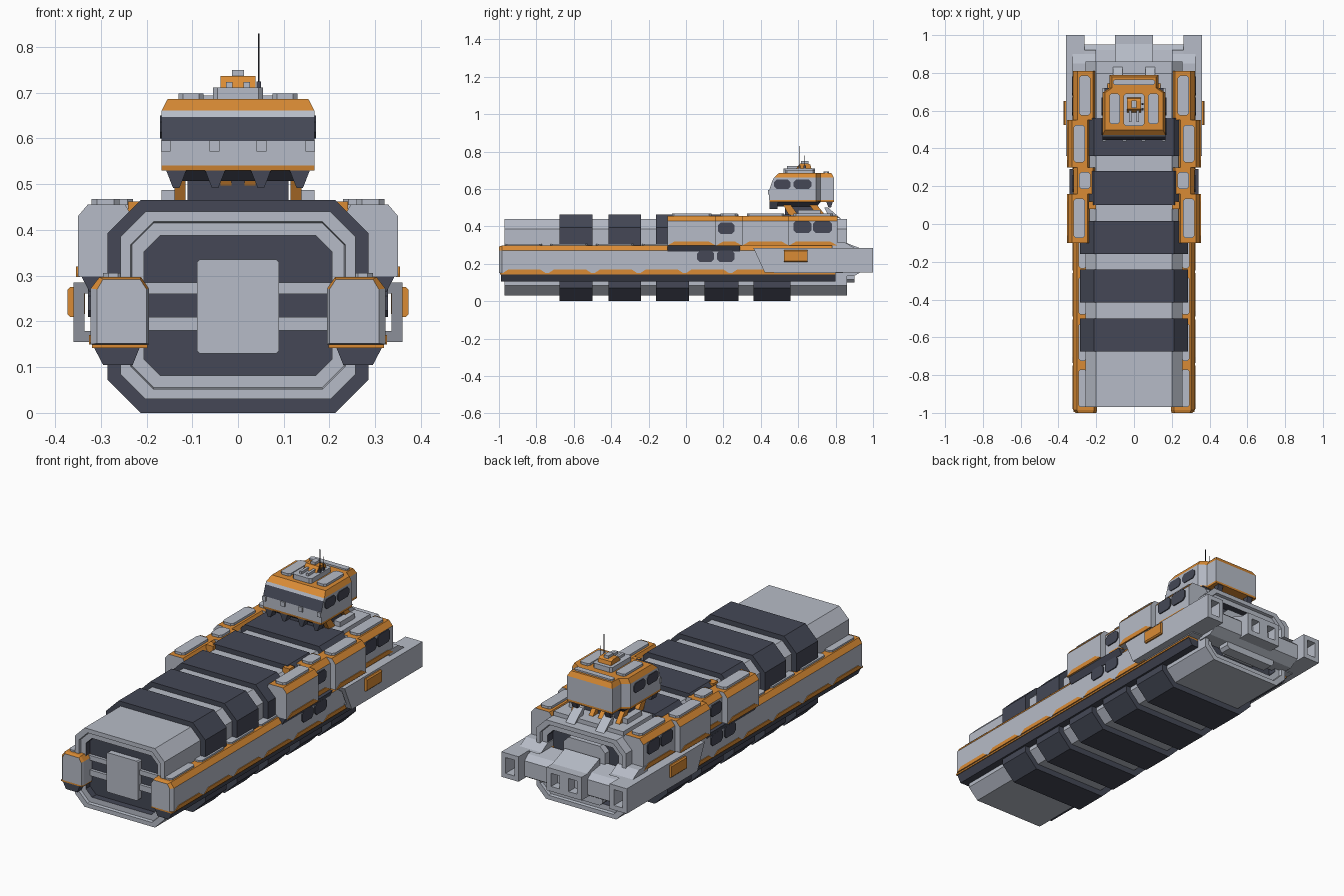
import bpy, bmesh


def material(name, rgb):
    m = bpy.data.materials.new(name)
    m.diffuse_color = (*rgb, 1)
    return m


LIGHT, DARK, ORANGE, BLACK = range(4)
MATS = [material("light_grey", (0.47, 0.50, 0.57)), material("dark_slate", (0.058, 0.064, 0.092)),
        material("orange", (0.70, 0.26, 0.035)), material("black", (0.015, 0.015, 0.022))]


def loft(name, rings, color=LIGHT, mirror=False, closed=False):
    """Skin a list of 3D rings; color is an index or a rule(center, normal)."""
    bm = bmesh.new()
    vs = [[bm.verts.new(p) for p in r] for r in rings]
    n = len(rings[0])
    pairs = list(zip(vs, vs[1:] + vs[:1])) if closed else list(zip(vs, vs[1:]))
    for a, b in pairs:
        for i in range(n):
            j = (i + 1) % n
            bm.faces.new((a[i], a[j], b[j], b[i]))
    if not closed:
        bm.faces.new(vs[0])
        bm.faces.new(vs[-1])
    bmesh.ops.recalc_face_normals(bm, faces=bm.faces)
    bm.normal_update()
    for f in bm.faces:
        f.material_index = color(f.calc_center_median(), f.normal) if callable(color) else color
    me = bpy.data.meshes.new(name)
    bm.to_mesh(me)
    bm.free()
    for m in MATS:
        me.materials.append(m)
    ob = bpy.data.objects.new(name, me)
    bpy.context.collection.objects.link(ob)
    if mirror:
        ob.modifiers.new("mirror", 'MIRROR')
    return ob


def octo(a0, a1, b0, b1, c):
    """Rectangle with cut corners."""
    return [(a0 + c, b0), (a1 - c, b0), (a1, b0 + c), (a1, b1 - c),
            (a1 - c, b1), (a0 + c, b1), (a0, b1 - c), (a0, b0 + c)]


def at_y(pts, y):
    return [(x, y, z) for x, z in pts]


def prism_y(name, pts, y0, y1, color=LIGHT, mirror=False):
    return loft(name, [at_y(pts, y0), at_y(pts, y1)], color, mirror)


def prism_x(name, pts, x0, x1, color=LIGHT, mirror=False):
    return loft(name, [[(x, y, z) for y, z in pts] for x in (x0, x1)], color, mirror)


def prism_z(name, pts, z0, z1, color=LIGHT, mirror=False):
    return loft(name, [[(x, y, z) for x, y in pts] for z in (z0, z1)], color, mirror)


def box(name, x0, x1, y0, y1, z0, z1, color=LIGHT, mirror=False):
    return prism_y(name, [(x0, z0), (x1, z0), (x1, z1), (x0, z1)], y0, y1, color, mirror)


def tube(name, x0, x1, y0, y1, z0, z1, w, mirror=False, slant=0):
    """Square hollow beam along y; slant pulls the lower front edge back."""
    out = [(x0, z0), (x1, z0), (x1, z1), (x0, z1)]
    inn = [(x0 + w, z0 + w), (x1 - w, z0 + w), (x1 - w, z1 - w), (x0 + w, z1 - w)]

    def front(pts):
        return [(x, y0 + slant * (z1 - z) / (z1 - z0), z) for x, z in pts]
    loft(name, [front(inn), front(out), at_y(out, y1), at_y(inn, y1)], LIGHT, mirror, closed=True)


def top_orange(c, n):
    return ORANGE if n.z > 0.3 else LIGHT


# Main hull with stepped recesses at both ends
def hull(d, c):
    return octo(-0.257 + d, 0.257 - d, 0.03 + d, 0.44 - d, c)


steps = [(0.052, 0.035, -0.92), (0.052, 0.035, -0.955), (0.025, 0.048, -0.955), (0.022, 0.05, -0.97),
         (0, 0.055, -0.97), (0, 0.055, 0.86), (0.022, 0.05, 0.86), (0.025, 0.048, 0.845),
         (0.052, 0.035, 0.845), (0.052, 0.035, 0.80)]
loft("main_hull", [at_y(hull(d, c), y) for d, c, y in steps],
     lambda c, n: DARK if c.y < -0.915 and abs(c.x) < 0.21 and 0.08 < c.z < 0.39 and c.y > -0.95
     or 0.79 < c.y < 0.84 else LIGHT)

# Front and rear hatches inside the recesses
prism_y("front_hatch", octo(-0.09, 0.09, 0.13, 0.335, 0.006), -0.95, -0.92)
for z0, z1 in ((0.18, 0.21), (0.26, 0.285)):
    box("front_hatch_bar", -0.205, 0.205, -0.935, -0.915, z0, z1)
prism_y("rear_hatch", octo(-0.12, 0.12, 0.12, 0.37, 0.03), 0.795, 0.835)

# Dark armour bands around the hull
for y0, y1 in ((-0.675, -0.5), (-0.415, -0.24), (-0.16, 0.015), (0.1, 0.28), (0.36, 0.56)):
    prism_y("armour_band", octo(-0.285, 0.285, 0, 0.465, 0.072), y0, y1, DARK)

# Long side rails with orange caps
rail = [(0.195, 0.15), (0.322, 0.15), (0.322, 0.272), (0.303, 0.297), (0.212, 0.297), (0.195, 0.272)]
rail_end = [(0.2, 0.152), (0.308, 0.152), (0.308, 0.27), (0.295, 0.292), (0.214, 0.292), (0.2, 0.27)]
loft("side_rail", [at_y(rail_end, -1), at_y(rail, -0.985), at_y(rail, 0.84)], top_orange, True)
box("rail_orange_sill", 0.198, 0.319, -0.995, 0.8, 0.142, 0.15, ORANGE, True)
prism_y("rail_dark_keel", [(0.215, 0.143), (0.315, 0.143), (0.295, 0.105), (0.23, 0.105)], -0.99, 0.8, DARK, True)
for i in range(4):
    y = -0.97 + i * 0.245
    prism_z("rail_top_panel", octo(0.25, 0.295, y, y + 0.2, 0.012), 0.295, 0.306, LIGHT, True)
    box("rail_clamp", 0.2, 0.225, y + 0.205, y + 0.24, 0.29, 0.303, ORANGE, True)
for i in range(6):
    y = -0.98 + i * 0.245
    prism_x("rail_stripe", [(y, 0.15), (y + 0.23, 0.15), (y + 0.2, 0.17), (y + 0.03, 0.17)],
            0.32, 0.326, ORANGE, True)


# Side windows as thin plates
def window(x, y0, y1, z0, z1):
    prism_x("side_window", octo(y0, y1, z0, z1, 0.014), x - 0.004, x + 0.004, DARK, True)


# Upper side pods, alternating wide and narrow
for y0, y1, xi, xo in ((-0.1, 0.16, 0.235, 0.35), (0.16, 0.3, 0.205, 0.32),
                       (0.3, 0.55, 0.235, 0.35), (0.55, 0.81, 0.205, 0.322)):
    prof = [(xi, 0.298), (xo, 0.298), (xo, 0.43), (xo - 0.022, 0.456), (xi + 0.012, 0.456), (xi, 0.435)]
    prism_y("side_pod", prof, y0, y1, top_orange, True)
    xc = (xi + xo) / 2
    prism_z("pod_top_panel", octo(xc - 0.033, xc + 0.028, y0 + 0.025, y1 - 0.025, 0.012), 0.45, 0.468, LIGHT, True)
    prism_x("pod_stripe", [(y0, 0.297), (y1, 0.297), (y1 - 0.015, 0.306), (y1 - 0.04, 0.32),
                           (y0 + 0.04, 0.32), (y0 + 0.015, 0.306)], xo - 0.004, xo + 0.004, ORANGE, True)
window(0.322, 0.17, 0.26, 0.36, 0.42)
window(0.324, 0.575, 0.67, 0.365, 0.43)
window(0.324, 0.68, 0.78, 0.365, 0.43)
window(0.324, 0.06, 0.15, 0.21, 0.27)
window(0.324, 0.165, 0.26, 0.21, 0.27)
prism_y("pod_skirt", [(0.25, 0.265), (0.325, 0.265), (0.342, 0.298), (0.25, 0.298)], -0.1, 0.29, DARK, True)
box("pod_bracket", 0.2, 0.24, 0.08, 0.12, 0.42, 0.462, ORANGE, True)

# Rear docking arms, hollow beams with orange side boxes
tube("docking_arm", 0.262, 0.36, 0.36, 1.0, 0.155, 0.285, 0.024, True, slant=0.06)
prism_x("arm_fairing", [(0.78, 0.284), (0.92, 0.284), (0.9, 0.285), (0.85, 0.315), (0.78, 0.315)], 0.2, 0.325, LIGHT, True)
prism_y("orange_side_box", octo(0.335, 0.373, 0.21, 0.275, 0.006), 0.525, 0.65, ORANGE, True)

# Rear centre coupling
prism_x("rear_bumper", [(0.82, 0.135), (0.9, 0.135), (0.95, 0.165), (0.95, 0.245), (0.92, 0.27), (0.82, 0.285)],
        -0.262, 0.262)
tube("rear_socket", 0.0, 0.1, 0.9, 1.0, 0.155, 0.275, 0.026, True)
prism_x("socket_roof", [(0.85, 0.27), (0.96, 0.272), (0.85, 0.315)], -0.1, 0.1)
prism_y("rear_underhull", octo(-0.15, 0.15, 0.1, 0.15, 0.015), 0.84, 0.9)

# Deck behind and under the tower
box("tower_deck", -0.2, 0.2, 0.55, 0.8, 0.43, 0.462)
box("deck_box", 0.13, 0.167, 0.6, 0.72, 0.455, 0.487, LIGHT, True)
prism_x("deck_fin", [(0.76, 0.46), (0.83, 0.44), (0.76, 0.5), (0.74, 0.5)], 0.06, 0.11, LIGHT, True)

# Tower neck with orange struts
box("tower_core", -0.11, 0.11, 0.53, 0.7, 0.46, 0.53, DARK)
loft("tower_collar", [[(-0.13, 0.48, 0.507), (0.13, 0.48, 0.507), (0.13, 0.7, 0.507), (-0.13, 0.7, 0.507)],
                      [(-0.157, 0.452, 0.532), (0.157, 0.452, 0.532), (0.157, 0.72, 0.532), (-0.157, 0.72, 0.532)]], DARK)
for x0 in (0.014, 0.115):
    prism_x("front_strut", [(0.52, 0.515), (0.56, 0.515), (0.6, 0.46), (0.55, 0.46)], x0, x0 + 0.024, ORANGE, True)
    prism_x("rear_strut", [(0.66, 0.515), (0.7, 0.515), (0.745, 0.46), (0.7, 0.46)], x0, x0 + 0.024, ORANGE, True)
for x in (0.05, 0.135):
    prism_y("collar_tooth", [(x - 0.022, 0.53), (x + 0.022, 0.53), (x + 0.007, 0.492), (x - 0.007, 0.492)],
            0.447, 0.49, DARK, True)
prism_x("rear_tooth", [(0.75, 0.532), (0.785, 0.532), (0.775, 0.5), (0.762, 0.5)], 0.08, 0.11, DARK, True)


# Tower cabin: stacked plan outlines
def plan(z, front, d=0.0):
    w, r = 0.167 - d, 0.13 - d
    return [(-w, front, z), (w, front, z), (w, 0.695, z), (r, 0.72, z),
            (r, 0.79 - d, z), (-r, 0.79 - d, z), (-w, 0.695, z)][:6] + [(-r, 0.72, z), (-w, 0.695, z)]


def cabin_color(c, n):
    if c.z > 0.66 or c.z < 0.541:
        return ORANGE
    return DARK if 0.596 < c.z < 0.645 and n.y < -0.6 else LIGHT


loft("tower_cabin", [plan(0.53, 0.447), plan(0.541, 0.445), plan(0.595, 0.445), plan(0.647, 0.463),
                     plan(0.661, 0.47), plan(0.686, 0.498, 0.013)], cabin_color)
window(0.167, 0.47, 0.56, 0.6, 0.65)
window(0.167, 0.575, 0.67, 0.6, 0.65)
for x in (0.052, 0.158):
    box("sill_block", x - 0.012 if x < 0.1 else 0.148, x + 0.01, 0.438, 0.455, 0.572, 0.596, LIGHT, True)

# Roof panels and equipment
prism_z("roof_panel", octo(0.075, 0.13, 0.53, 0.69, 0.01), 0.68, 0.698, LIGHT, True)
prism_z("roof_rear_panel", octo(-0.11, 0.11, 0.735, 0.765, 0.008), 0.68, 0.694)
prism_z("roof_center", octo(-0.055, 0.055, 0.52, 0.69, 0.01), 0.68, 0.711)
box("roof_vent", 0.012, 0.026, 0.54, 0.6, 0.705, 0.724, LIGHT, True)
prism_x("sensor_base", [(0.59, 0.71), (0.67, 0.71), (0.665, 0.73), (0.65, 0.737), (0.61, 0.737)], -0.038, 0.038, ORANGE)
box("sensor_cap", -0.013, 0.013, 0.615, 0.655, 0.73, 0.75)
for y, top in ((0.607, 0.83), (0.635, 0.78)):
    box("antenna", 0.0435, 0.0465, y - 0.0015, y + 0.0015, 0.70, top, BLACK)
    box("antenna_foot", 0.04, 0.05, y - 0.006, y + 0.006, 0.70, 0.725, DARK)
